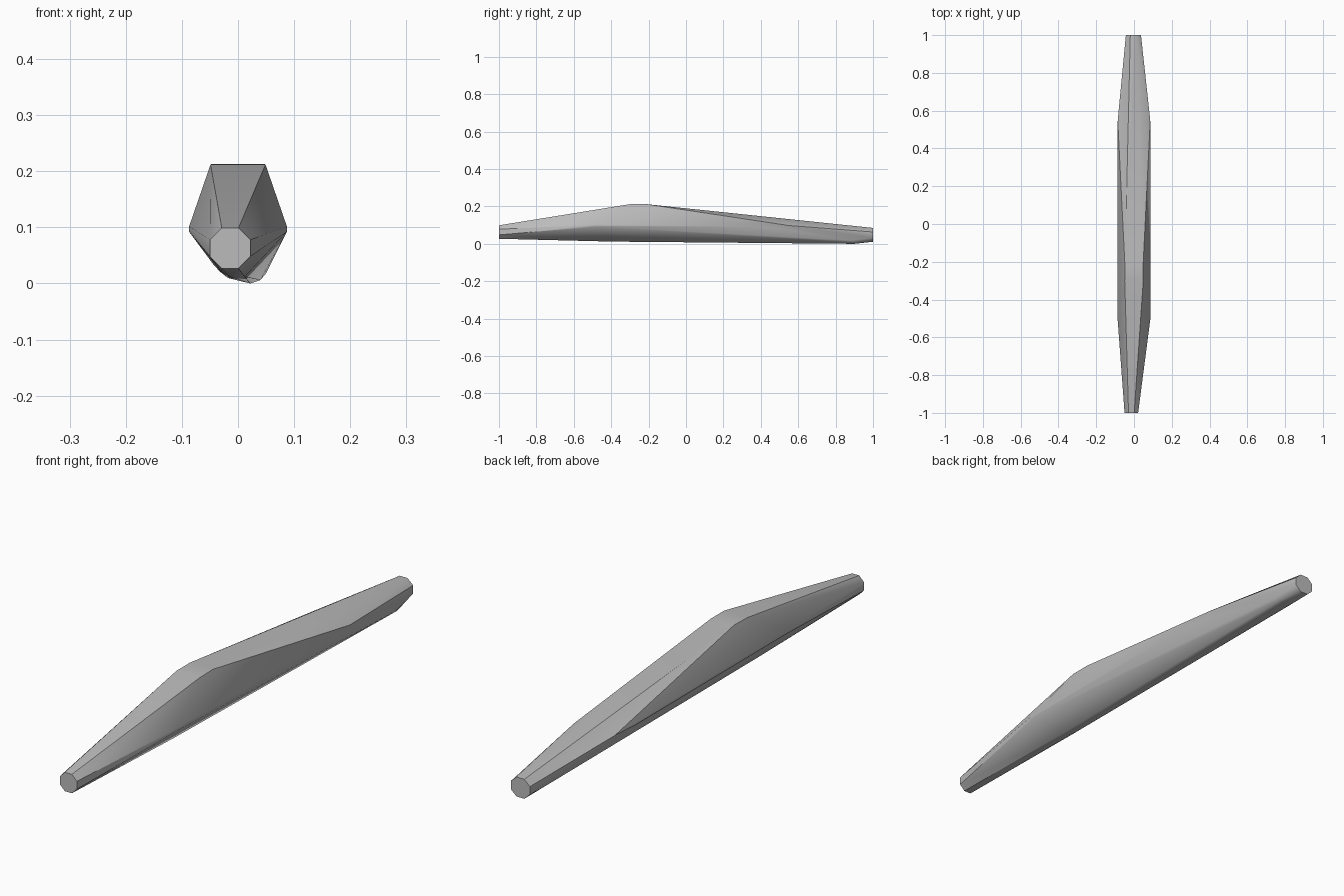
import bpy, bmesh
from math import cos, sin, pi

cube = bpy.data.objects.get("Cube")
if cube:
    bpy.data.objects.remove(cube)

grey = bpy.data.materials.new("stone_grey")
grey.use_nodes = True
colour = (0.5, 0.5, 0.5, 1)
grey.diffuse_color = colour
grey.node_tree.nodes["Principled BSDF"].inputs["Base Color"].default_value = colour


def octagon(x, y, z, rx, rz):
    """Eight points of an end cap, flat side up."""
    ring = [(i + 0.5) * pi / 4 for i in range(8)]
    k = 1 / cos(pi / 8)
    return [(x + rx * k * cos(a), y, z + rz * k * sin(a)) for a in ring]


# End caps
points = octagon(-0.014, -1, 0.063, 0.036, 0.036)
points += octagon(-0.003, 1, 0.048, 0.04, 0.037)

# Rounded heel under the back end
points += [(0.022, 0.9, 0.0), (0.04, 0.9, 0.006), (0.05, 0.88, 0.018),
           (-0.015, 0.85, 0.009), (-0.032, 0.88, 0.021)]

# Belly
points += [(-0.015, -0.4, 0.012), (0.012, -0.4, 0.012), (-0.03, -0.4, 0.021)]

# Ridge and side corners
for side in (-1, 1):
    points += [(side * 0.049, -0.3, 0.212), (side * 0.048, -0.22, 0.213)]
    points += [(side * 0.087, -0.5, 0.102), (side * 0.087, -0.48, 0.092)]
    points += [(side * 0.086, 0.55, 0.098), (side * 0.087, 0.42, 0.092)]

# Wrap the faceted body around the points
bm = bmesh.new()
for p in points:
    bm.verts.new(p)
bmesh.ops.convex_hull(bm, input=bm.verts[:])
bmesh.ops.delete(bm, geom=[v for v in bm.verts if not v.link_faces], context='VERTS')
bmesh.ops.dissolve_limit(bm, angle_limit=0.01, verts=bm.verts[:], edges=bm.edges[:])
bmesh.ops.recalc_face_normals(bm, faces=bm.faces[:])
mesh = bpy.data.meshes.new("tapered_body")
bm.to_mesh(mesh)
bm.free()
mesh.materials.append(grey)

body = bpy.data.objects.new("tapered_body", mesh)
bpy.context.collection.objects.link(body)
bpy.context.view_layer.objects.active = body
body.select_set(True)
bpy.ops.object.shade_smooth_by_angle(angle=pi / 6)
